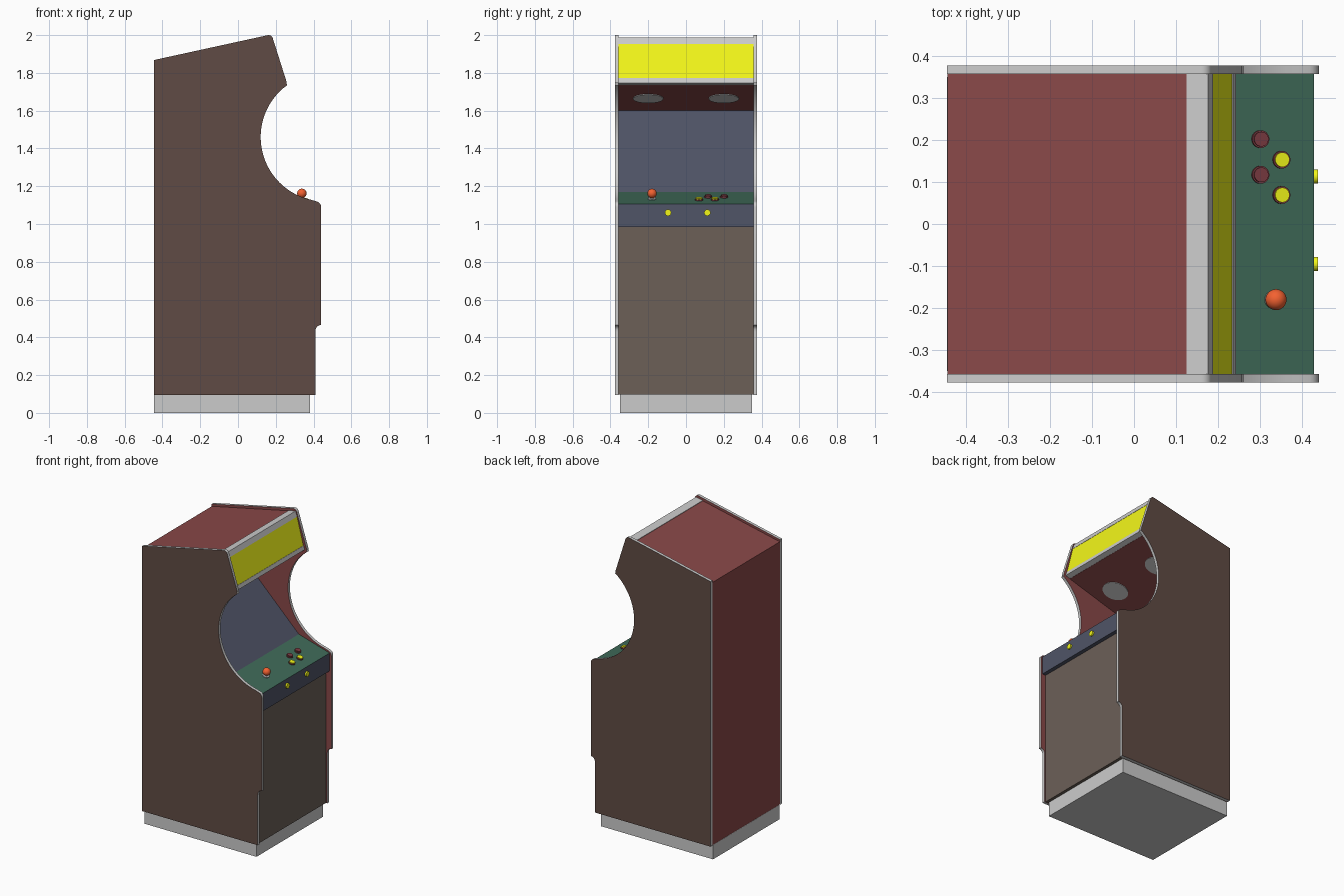
import bpy, bmesh, math
from mathutils import Vector

if "Cube" in bpy.data.objects:
    bpy.data.objects.remove(bpy.data.objects["Cube"])

def material(name, rgb):
    m = bpy.data.materials.new(name)
    m.diffuse_color = (*rgb, 1)
    m.use_nodes = True
    m.node_tree.nodes["Principled BSDF"].inputs["Base Color"].default_value = m.diffuse_color
    return m

BROWN = material("brown", (0.117, 0.07, 0.058))
TAUPE = material("taupe", (0.15, 0.117, 0.097))
RED = material("red", (0.25, 0.065, 0.065))
GREEN = material("green", (0.05, 0.147, 0.10))
BLUE = material("blue", (0.08, 0.09, 0.137))
YELLOW = material("yellow", (0.9, 0.93, 0.01))
ORANGE = material("orange", (0.9, 0.12, 0.03))
MAROON = material("maroon", (0.2, 0.045, 0.055))
GREY = material("grey", (0.8, 0.8, 0.8))
W = 0.357   # inner half width
OUT = 0.377  # outer half width

def prism(name, pts, y0=-W, y1=W, mat=None):
    """Extrude an x-z profile along y."""
    bm = bmesh.new()
    face = bm.faces.new([bm.verts.new((x, y0, z)) for x, z in pts])
    ext = bmesh.ops.extrude_face_region(bm, geom=[face])
    moved = [v for v in ext["geom"] if isinstance(v, bmesh.types.BMVert)]
    bmesh.ops.translate(bm, verts=moved, vec=(0, y1 - y0, 0))
    bmesh.ops.recalc_face_normals(bm, faces=bm.faces[:])
    me = bpy.data.meshes.new(name)
    bm.to_mesh(me)
    bm.free()
    ob = bpy.data.objects.new(name, me)
    bpy.context.collection.objects.link(ob)
    if mat:
        me.materials.append(mat)
    return ob

def board(name, p, q, mat, t=0.015):
    """Flat board from p to q, thickness on the right of the direction p-q."""
    d = (Vector(q) - Vector(p)).normalized() * t
    n = Vector((d.y, -d.x))
    return prism(name, [p, q, Vector(q) + n, Vector(p) + n], mat=mat)

def smooth(ob):
    bpy.ops.object.select_all(action='DESELECT')
    ob.select_set(True)
    bpy.context.view_layer.objects.active = ob
    bpy.ops.object.shade_smooth_by_angle()

def disc(name, loc, r, h, tilt, mat=None):
    bpy.ops.mesh.primitive_cylinder_add(vertices=32, radius=r, depth=h, location=loc,
                                        rotation=(0, tilt, 0))
    ob = bpy.context.object
    ob.name = name
    if mat:
        ob.data.materials.append(mat)
    smooth(ob)
    return ob

def arc(cx, cz, r, a0, a1, n):
    angles = [math.radians(a0 + (a1 - a0) * i / n) for i in range(n + 1)]
    return [(cx + r * math.cos(a), cz + r * math.sin(a)) for a in angles]

# Side panels: brown outside, grey edge trim, red inside
outline = [(-0.445, 0.095), (0.41, 0.095), (0.41, 0.43)]
outline += arc(0.44, 0.435, 0.03, 165, 90, 5)
outline += arc(0.41, 1.09, 0.03, 0, 75, 5)
outline += arc(0.46, 1.46, 0.34, 258, 126, 28)
outline += arc(0.25, 1.752, 0.007, -40, 15, 2)
outline += arc(0.162, 1.977, 0.023, 17, 102, 6)
outline += [(-0.445, 1.868)]
side = prism("side_panel", outline, W, OUT)
for m in (BROWN, GREY, RED):
    side.data.materials.append(m)
for p in side.data.polygons:
    p.material_index = 0 if p.normal.y > 0.9 else 2 if p.normal.y < -0.9 else 1
mir = side.modifiers.new("mirror", 'MIRROR')
mir.use_axis = (False, True, False)
smooth(side)

# Plinth and floor
prism("plinth", [(-0.445, 0), (0.382, 0), (0.382, 0.097), (-0.445, 0.097)], -0.35, 0.35)
prism("floor_board", [(-0.44, 0.097), (0.398, 0.097), (0.398, 0.112), (-0.44, 0.112)], mat=TAUPE)

# Cabinet boards
board("back_panel", (-0.444, 0.097), (-0.444, 1.853), RED)
board("top_panel", (-0.444, 1.853), (0.13, 1.976), RED)
board("front_panel", (0.402, 0.99), (0.402, 0.097), TAUPE)
board("screen", (-0.24, 1.60), (0.20, 1.17), BLUE, 0.012)
board("speaker_panel", (0.21, 1.734), (-0.24, 1.60), RED)

# Marquee with its retainers
board("marquee", (0.186, 1.955), (0.234, 1.77), YELLOW)
prism("marquee_top_retainer",
      [(0.125, 1.96), (0.125, 1.978), (0.176, 1.987), (0.188, 1.953), (0.165, 1.948)])
prism("marquee_bottom_retainer",
      [(0.205, 1.764), (0.236, 1.772), (0.243, 1.746), (0.205, 1.734)])

# Control deck and its front face
board("control_deck", (0.20, 1.17), (0.428, 1.105), GREEN)
prism("control_front", [(0.38, 0.985), (0.428, 0.985), (0.428, 1.105), (0.38, 1.112)], mat=BLUE)

# Speaker grilles
for y in (-0.2, 0.2):
    disc("speaker_grille", (-0.02, y, 1.665), 0.08, 0.006, math.radians(-16.6))

# Deck buttons with rims
TILT = math.atan2(0.065, 0.228)
def on_deck(x, y, h):
    z = 1.17 - math.tan(TILT) * (x - 0.2)
    return (x + h * math.sin(TILT), y, z + h * math.cos(TILT))

for x, y, m in ((0.30, 0.202, MAROON), (0.30, 0.117, MAROON),
                (0.35, 0.153, YELLOW), (0.35, 0.069, YELLOW)):
    disc("button_rim", on_deck(x, y, 0.003), 0.021, 0.008, TILT, MAROON)
    disc("button_cap", on_deck(x, y, 0.007), 0.0175, 0.010, TILT, m)

# Start buttons on the front face
for y in (-0.095, 0.113):
    disc("start_button", (0.430, y, 1.06), 0.017, 0.016, math.pi / 2, YELLOW)

# Joystick
disc("joystick_washer", on_deck(0.332, -0.18, 0.002), 0.022, 0.006, TILT)
disc("joystick_shaft", (0.337, -0.18, 1.145), 0.007, 0.04, 0)
bpy.ops.mesh.primitive_uv_sphere_add(segments=32, ring_count=16, radius=0.025,
                                     location=(0.338, -0.18, 1.162))
ball = bpy.context.object
ball.name = "joystick_ball"
ball.data.materials.append(ORANGE)
smooth(ball)
